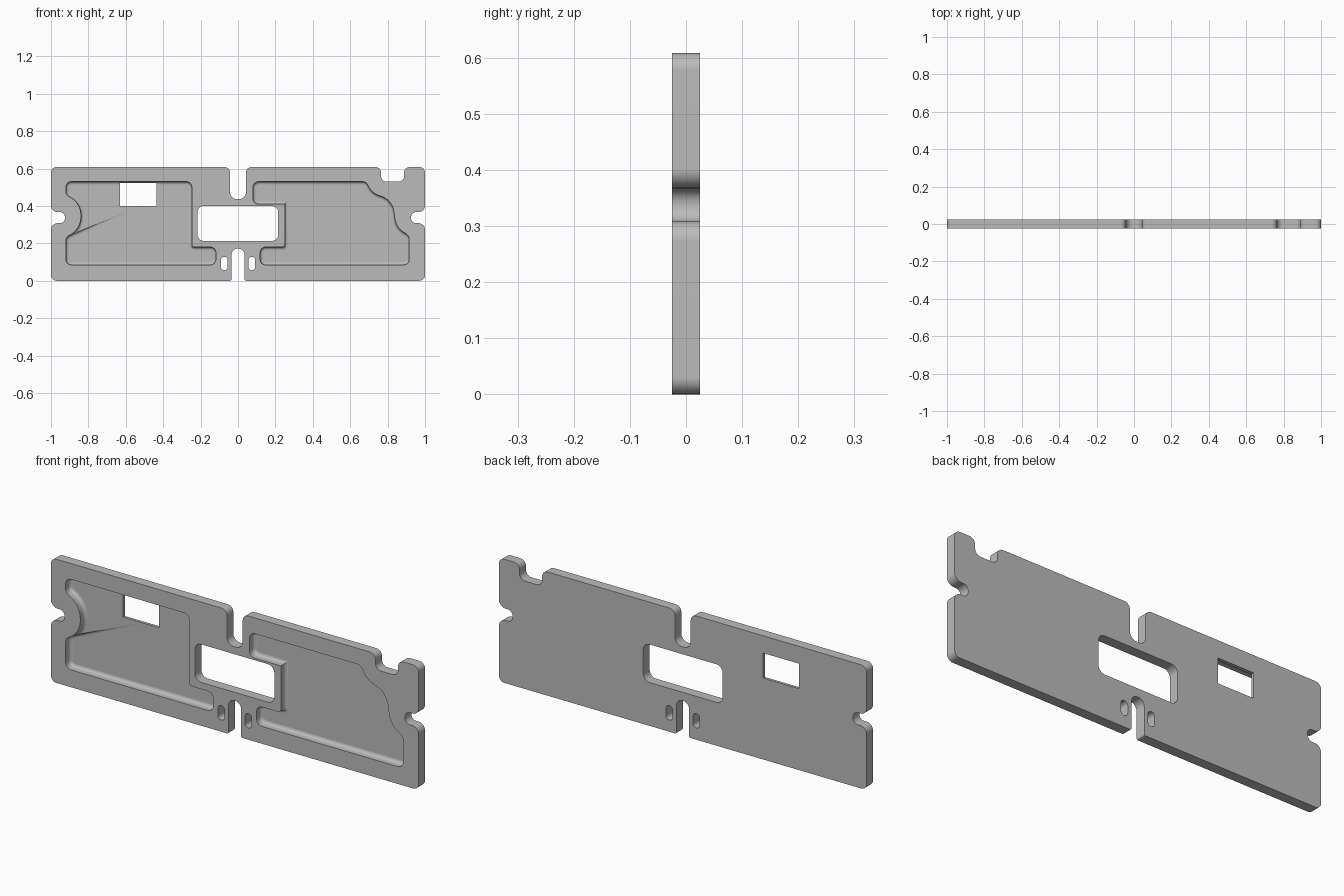
import bpy
import bmesh
from math import sin, cos, pi, tan
from mathutils import Vector

old = bpy.data.objects.get("Cube")
if old:
    bpy.data.objects.remove(old, do_unlink=True)

HALF = 0.025          # half plate thickness
FLOOR = 0.011         # y of the pocket floor
FILLET = 0.016        # radius where pocket wall meets floor

metal = bpy.data.materials.new("plain grey")
metal.use_nodes = True
GREY = (0.5, 0.5, 0.5, 1)
metal.diffuse_color = GREY
metal.node_tree.nodes["Principled BSDF"].inputs["Base Color"].default_value = GREY


def rounded(corners, seg=8):
    """Polygon of (x, z, radius) corners with each corner turned into an arc."""
    out = []
    n = len(corners)
    for i, (x, z, r) in enumerate(corners):
        p = Vector((x, z))
        a = (Vector(corners[i - 1][:2]) - p).normalized()
        b = (Vector(corners[(i + 1) % n][:2]) - p).normalized()
        if r == 0:
            out.append(p)
            continue
        half = a.angle(b) / 2
        centre = p + (a + b).normalized() * (r / sin(half))
        start = p + a * (r / tan(half)) - centre
        end = p + b * (r / tan(half)) - centre
        sweep = start.angle_signed(end)
        for k in range(seg + 1):
            t = -sweep * k / seg
            out.append(centre + Vector((start.x * cos(t) - start.y * sin(t),
                                        start.x * sin(t) + start.y * cos(t))))
    return out


def box(x0, x1, z0, z1, r):
    return rounded([(x0, z0, r), (x1, z0, r), (x1, z1, r), (x0, z1, r)])


def inset(pts, d):
    """Move every side of the polygon inwards by d."""
    n = len(pts)
    area = sum(pts[i - 1].cross(pts[i]) for i in range(n))
    side = 1 if area > 0 else -1
    out = []
    for i, p in enumerate(pts):
        u = (p - pts[i - 1]).normalized()
        v = (pts[(i + 1) % n] - p).normalized()
        nu, nv = Vector((-u.y, u.x)) * side, Vector((-v.y, v.x)) * side
        out.append(p + (nu + nv) * (d / (1 + nu.dot(nv))))
    return out


def loft(name, pts, layers):
    """Solid through copies of the polygon at each (y, inset) layer."""
    bm = bmesh.new()
    rings = [[bm.verts.new((p.x, y, p.y)) for p in inset(pts, d)] for y, d in layers]
    n = len(pts)
    for lo, hi in zip(rings, rings[1:]):
        for i in range(n):
            bm.faces.new((lo[i - 1], lo[i], hi[i], hi[i - 1]))
    bm.faces.new(rings[0])
    bm.faces.new(rings[-1])
    bmesh.ops.recalc_face_normals(bm, faces=bm.faces)
    mesh = bpy.data.meshes.new(name)
    bm.to_mesh(mesh)
    bm.free()
    mesh.materials.append(metal)
    obj = bpy.data.objects.new(name, mesh)
    bpy.context.collection.objects.link(obj)
    return obj


# Plate outline with edge notches, anticlockwise from the bottom slot
R = 0.03
outline = rounded([
    (0.035, 0, 0.008), (1, 0, R),
    (1, 0.308, 0.035), (0.925, 0.308, 0.028), (0.925, 0.367, 0.028), (1, 0.367, 0.035),
    (1, 0.608, R), (0.888, 0.608, R), (0.888, 0.53, R), (0.765, 0.53, R), (0.765, 0.608, R),
    (0.043, 0.608, R), (0.043, 0.437, 0.036), (-0.043, 0.437, 0.036), (-0.043, 0.608, R),
    (-1, 0.608, R),
    (-1, 0.367, 0.035), (-0.925, 0.367, 0.028), (-0.925, 0.308, 0.028), (-1, 0.308, 0.035),
    (-1, 0, R), (-0.035, 0, 0.008),
    (-0.035, 0.172, 0.034), (0.035, 0.172, 0.034)])
plate = loft("plate", outline, [(-HALF, 0), (HALF, 0)])

# Pockets in the front, following the notches
left_pocket = rounded([
    (-0.92, 0.085, R), (-0.118, 0.085, R), (-0.118, 0.18, R), (-0.247, 0.18, 0.012),
    (-0.247, 0.53, R), (-0.92, 0.53, R),
    (-0.92, 0.46, 0.03), (-0.84, 0.415, 0.11), (-0.84, 0.265, 0.11), (-0.92, 0.235, 0.03)])
right_pocket = rounded([
    (0.118, 0.085, R), (0.915, 0.085, R), (0.915, 0.24, R),
    (0.845, 0.285, 0.1), (0.825, 0.43, 0.1), (0.715, 0.47, 0.09),
    (0.685, 0.53, R), (0.08, 0.53, R), (0.08, 0.41, R),
    (0.25, 0.41, 0), (0.25, 0.18, 0.012), (0.118, 0.18, R)])
STEPS = 6
pocket_layers = [(-0.05, 0)] + [
    (FLOOR - FILLET * (1 - sin(pi / 2 * k / STEPS)), FILLET * (1 - cos(pi / 2 * k / STEPS)))
    for k in range(STEPS + 1)]
cutters = [loft("pocket_cutter", p, pocket_layers) for p in (left_pocket, right_pocket)]

# Through holes: centre opening, square window, two small slots
holes = [box(-0.217, 0.215, 0.213, 0.4, 0.035), box(-0.632, -0.437, 0.4, 0.523, 0),
         box(-0.092, -0.055, 0.057, 0.128, 0.018), box(0.055, 0.092, 0.057, 0.128, 0.018)]
cutters += [loft("hole_cutter", h, [(-0.06, 0), (0.06, 0)]) for h in holes]

bpy.ops.object.select_all(action='DESELECT')
plate.select_set(True)
bpy.context.view_layer.objects.active = plate
for cutter in cutters:
    cutter.hide_render = True
    mod = plate.modifiers.new("cut", 'BOOLEAN')
    mod.operation = 'DIFFERENCE'
    mod.solver = 'EXACT'
    mod.object = cutter
    bpy.ops.object.modifier_apply(modifier=mod.name)
for cutter in cutters:
    bpy.data.objects.remove(cutter, do_unlink=True)

# Smooth the curved walls, keep the flat front, floor and back flat
bpy.ops.object.shade_smooth_by_angle(angle=pi / 6)
for face in plate.data.polygons:
    if abs(face.normal.y) > 0.999:
        face.use_smooth = False
weighted = plate.modifiers.new("even_normals", 'WEIGHTED_NORMAL')
weighted.keep_sharp = True
